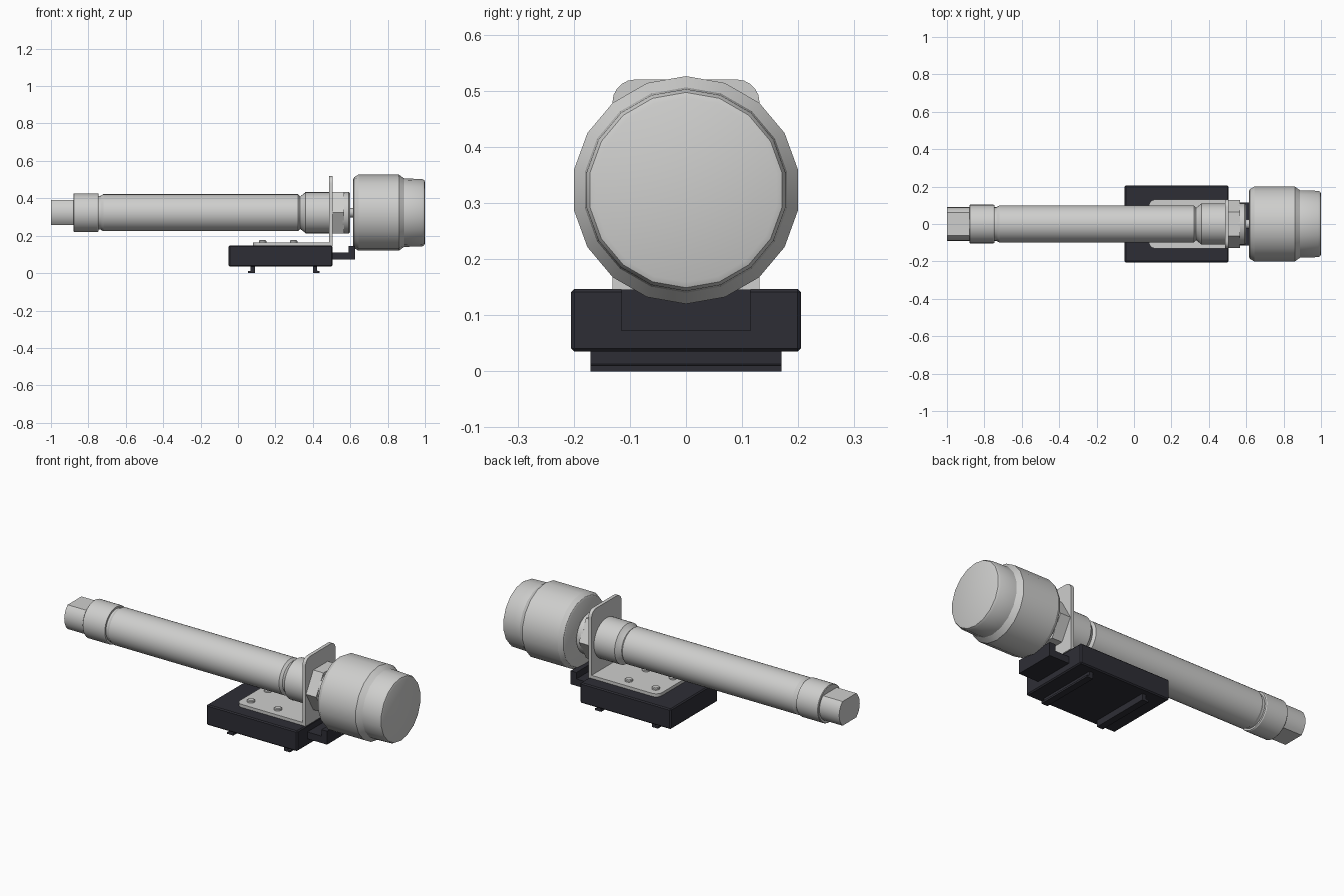
import bpy, bmesh, math

if "Cube" in bpy.data.objects:
    bpy.data.objects.remove(bpy.data.objects["Cube"])

AXIS_Z = 0.323


def material(name, rgb):
    m = bpy.data.materials.new(name)
    m.diffuse_color = (*rgb, 1)
    m.use_nodes = True
    m.node_tree.nodes["Principled BSDF"].inputs["Base Color"].default_value = m.diffuse_color
    return m


METAL = material("light grey metal", (0.62, 0.62, 0.61))
BLACK = material("black plastic", (0.027, 0.027, 0.036))


def finish(name, bm, mat, smooth=False, bevel=0):
    bmesh.ops.recalc_face_normals(bm, faces=bm.faces)
    me = bpy.data.meshes.new(name)
    bm.to_mesh(me)
    bm.free()
    ob = bpy.data.objects.new(name, me)
    bpy.context.collection.objects.link(ob)
    me.materials.append(mat)
    if bevel:
        b = ob.modifiers.new("bevel", 'BEVEL')
        b.width, b.segments = bevel, 1
    if smooth:
        bpy.ops.object.select_all(action='DESELECT')
        ob.select_set(True)
        bpy.context.view_layer.objects.active = ob
        bpy.ops.object.shade_smooth_by_angle(angle=math.radians(30))
    return ob


def lathe(name, profile, sides, phase=0.0):
    """Closed solid turned about the long axis; profile is (x, radius)."""
    bm = bmesh.new()
    rings = []
    for x, r in profile:
        rings.append([bm.verts.new((x, r * math.sin(a), AXIS_Z + r * math.cos(a)))
                      for a in (phase + 2 * math.pi * i / sides for i in range(sides))])
    for p, q in zip(rings, rings[1:]):
        for i in range(sides):
            j = (i + 1) % sides
            bm.faces.new((p[i], p[j], q[j], q[i]))
    bm.faces.new(rings[0])
    bm.faces.new(rings[-1])
    return finish(name, bm, METAL, smooth=sides > 6)


def prism(name, pts, offset, mat, smooth=False, bevel=0):
    """Extrude a closed outline of 3D points by the offset."""
    bm = bmesh.new()
    f = bm.faces.new([bm.verts.new(p) for p in pts])
    ext = bmesh.ops.extrude_face_region(bm, geom=[f])
    bmesh.ops.translate(bm, vec=offset,
                        verts=[v for v in ext["geom"] if isinstance(v, bmesh.types.BMVert)])
    return finish(name, bm, mat, smooth, bevel)


def side_prism(name, xz, half_width, mat, bevel=0):
    return prism(name, [(x, -half_width, z) for x, z in xz],
                 (0, 2 * half_width, 0), mat, bevel=bevel)


def tab_outline(length, half, r, n=5):
    """Tab from 0 to length with two rounded far corners, as (u, v)."""
    arc = [(length - r + r * math.sin(a), half - r + r * math.cos(a))
           for a in (math.pi / 2 * i / n for i in range(n + 1))]
    return [(0, half)] + arc + [(u, -v) for u, v in reversed(arc)] + [(0, -half)]


# Base block, stepped lug and two hooked rails underneath
side_prism("base_block", [(-0.05, 0.035), (0.505, 0.035), (0.505, 0.147), (-0.05, 0.147)],
           0.205, BLACK, bevel=0.006)
side_prism("base_lug", [(0.495, 0.072), (0.625, 0.072), (0.625, 0.146), (0.59, 0.146),
                        (0.59, 0.11), (0.495, 0.11)], 0.115, BLACK)
for label, x0, d in (("left", 0.09, -1), ("right", 0.4, 1)):
    side_prism(label + "_rail", [(x0, 0.04), (x0, 0.0), (x0 + 0.037 * d, 0.0),
                                 (x0 + 0.037 * d, 0.01), (x0 + 0.022 * d, 0.013),
                                 (x0 + 0.022 * d, 0.04)], 0.17, BLACK)

# Angle bracket: floor plate and upright plate
prism("bracket_floor", [(0.504 - u, v, 0.146) for u, v in tab_outline(0.424, 0.131, 0.035)],
      (0, 0, 0.018), METAL, smooth=True)
prism("bracket_upright", [(0.486, v, 0.147 + u) for u, v in tab_outline(0.373, 0.131, 0.04)],
      (0.019, 0, 0), METAL, smooth=True)

# Screw heads on the floor plate
for x in (0.132, 0.297):
    for y in (-0.075, 0.075):
        prism("screw_head", [(x + 0.02 * math.cos(math.pi * i / 8),
                              y + 0.02 * math.sin(math.pi * i / 8), 0.16) for i in range(16)],
              (0, 0, 0.016), METAL, smooth=True, bevel=0.004)

# Barrel with end collars and grooves
lathe("barrel", [(-0.75, 0.09), (-0.745, 0.09), (-0.735, 0.09), (-0.72, 0.099), (0.32, 0.099),
                 (0.335, 0.085), (0.36, 0.085)], 32)
lathe("rear_collar", [(-0.88, 0.1), (-0.877, 0.103), (-0.75, 0.103), (-0.745, 0.1)], 32)
lathe("front_collar", [(0.33, 0.085), (0.358, 0.107), (0.36, 0.11), (0.49, 0.11)], 32)

# Rear tip: round stub with flats on top and bottom
side = [(0.09 * math.cos(a), 0.09 * math.sin(a))
        for a in (math.radians(-48 + 12 * i) for i in range(9))]
tip = side + [(-y, -z) for y, z in side]
prism("rear_tip", [(-1.0, y, AXIS_Z + z) for y, z in tip], (0.13, 0, 0), METAL, smooth=True)

# Clamping nut, washer and shaft
lathe("hex_nut", [(0.5, 0.127), (0.567, 0.127)], 6, math.pi / 6)
lathe("washer", [(0.56, 0.111), (0.592, 0.111), (0.598, 0.106)], 32)
lathe("shaft", [(0.59, 0.025), (0.63, 0.025)], 16)

# Large knob
lathe("knob", [(0.615, 0.178), (0.62, 0.189), (0.643, 0.203), (0.86, 0.203), (0.888, 0.183),
               (0.985, 0.18), (0.996, 0.174), (1.0, 0.164)], 18)
